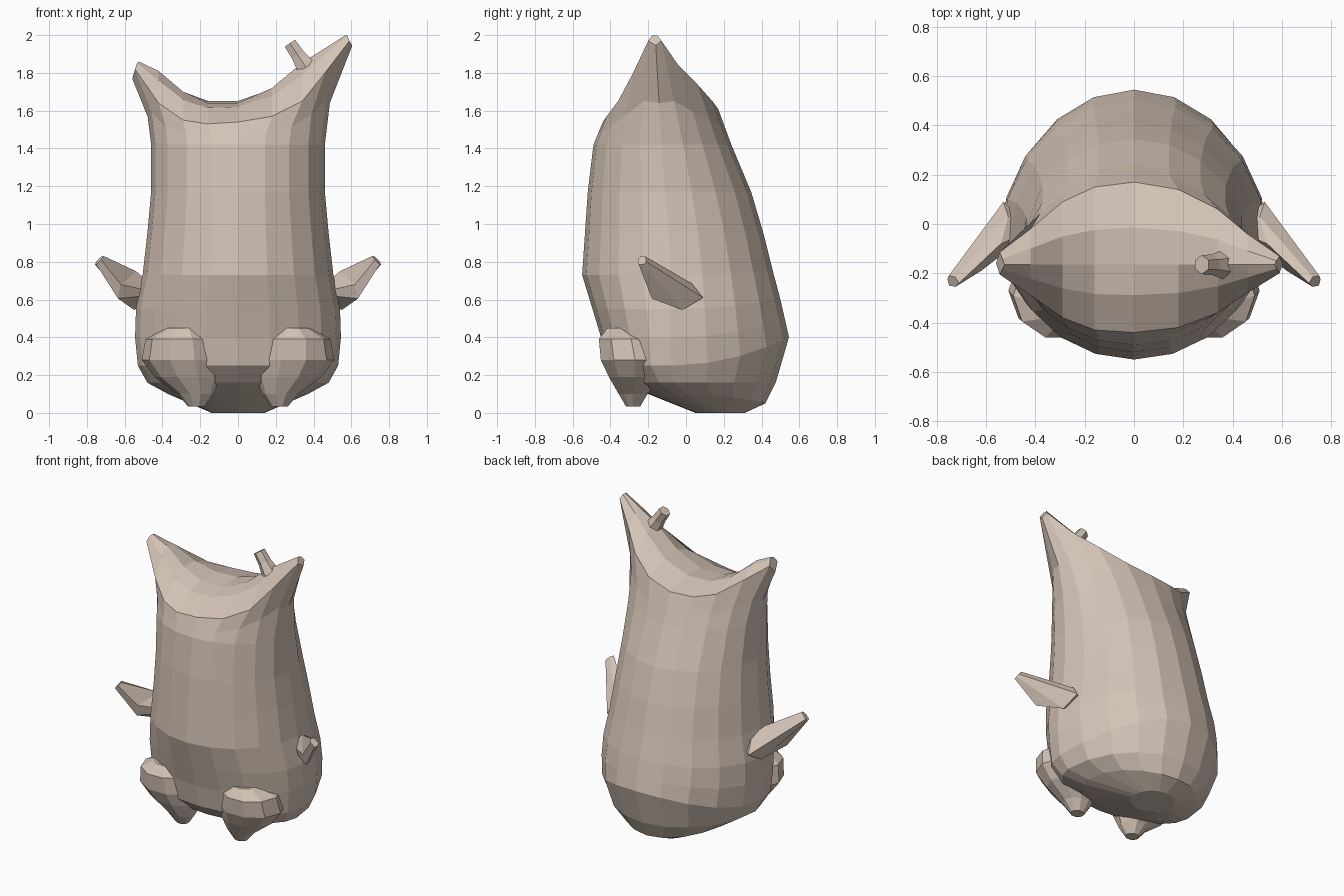
import bpy, bmesh, math
from mathutils import Vector

if "Cube" in bpy.data.objects:
    bpy.data.objects.remove(bpy.data.objects["Cube"])

mat = bpy.data.materials.new("warm_clay")
mat.diffuse_color = (0.66, 0.55, 0.47, 1)
mat.use_nodes = True
mat.node_tree.nodes["Principled BSDF"].inputs["Base Color"].default_value = mat.diffuse_color


def finish(name, bm):
    bmesh.ops.recalc_face_normals(bm, faces=bm.faces)
    mesh = bpy.data.meshes.new(name)
    bm.to_mesh(mesh)
    bm.free()
    mesh.materials.append(mat)
    ob = bpy.data.objects.new(name, mesh)
    bpy.context.collection.objects.link(ob)
    return ob


def skin(bm, rings, cap_start=True, cap_end=True):
    """Join rings of points with quads, return the vertex rings."""
    vr = [[bm.verts.new(p) for p in r] for r in rings]
    n = len(vr[0])
    for a, b in zip(vr, vr[1:]):
        for i in range(n):
            bm.faces.new((a[i], a[(i + 1) % n], b[(i + 1) % n], b[i]))
    if cap_start:
        bm.faces.new(vr[0])
    if cap_end:
        bm.faces.new(vr[-1])
    return vr


def loft(name, rings, side=1):
    """Solid through rings, mirrored in x when side is -1."""
    bm = bmesh.new()
    skin(bm, [[(side * x, y, z) for x, y, z in r] for r in rings])
    return finish(name, bm)


# Body rings: z front, z back, half width, y front, y of widest point, y back
N = 20
profile = [
    (0.00, 0.00, 0.14, 0.05, 0.18, 0.31),
    (0.10, 0.05, 0.37, -0.20, 0.00, 0.42),
    (0.16, 0.16, 0.48, -0.33, -0.06, 0.475),
    (0.25, 0.40, 0.53, -0.42, -0.08, 0.545),
    (0.40, 0.49, 0.545, -0.45, -0.08, 0.525),
    (0.55, 0.60, 0.54, -0.495, -0.08, 0.50),
    (0.73, 0.75, 0.505, -0.55, -0.08, 0.46),
    (0.95, 0.95, 0.48, -0.535, -0.09, 0.41),
    (1.17, 1.17, 0.46, -0.52, -0.11, 0.345),
    (1.42, 1.42, 0.46, -0.49, -0.13, 0.24),
]
rings = []
for zf, zb, hw, yf, yc, yb in profile:
    ring = []
    for k in range(N):
        a = 2 * math.pi * k / N
        s = math.sin(a)
        y = yc + s * ((yb - yc) if s > 0 else (yc - yf))
        ring.append(Vector((hw * math.cos(a), y, zf + (zb - zf) * max(s, 0) ** 2)))
    rings.append(ring)

# Saddle columns: x, ridge z, back rim y z, front rim y z
columns = [
    (0.59, 2.00, -0.13, 1.97, -0.20, 1.97),
    (0.46, 1.93, -0.04, 1.84, -0.28, 1.80),
    (0.34, 1.855, 0.06, 1.74, -0.36, 1.65),
    (0.18, 1.72, 0.14, 1.65, -0.42, 1.57),
    (0.00, 1.64, 0.17, 1.61, -0.44, 1.54),
    (-0.16, 1.64, 0.15, 1.61, -0.43, 1.53),
    (-0.29, 1.70, 0.09, 1.64, -0.38, 1.55),
    (-0.42, 1.81, -0.02, 1.73, -0.29, 1.64),
    (-0.545, 1.86, -0.115, 1.82, -0.205, 1.82),
]
rim = [None] * N
rim[0] = Vector((0.605, -0.16, 1.945))
rim[10] = Vector((-0.56, -0.16, 1.77))
for j, (x, rz, by, bz, fy, fz) in enumerate(columns, 1):
    rim[j] = Vector((x, by, bz))
    rim[N - j] = Vector((x, fy, fz))

# Neck ring keeps the walls upright before the horns flare out
neck = []
for a, b in zip(rings[-1], rim):
    p = a.lerp(b, 0.42)
    p.x = a.x + (b.x - a.x) * 0.18
    neck.append(p)
rings += [neck, rim]

bm = bmesh.new()
top = skin(bm, rings, cap_end=False)[-1]

# Rounded strips from the back rim over the ridge to the front rim
strips = []
for j, c in enumerate(columns, 1):
    x = c[0] + {1: -0.02, 9: 0.02}.get(j, 0)
    crest = Vector((x, -0.165, c[1]))
    bulge = Vector((0, 0, 0.01 if j in (1, 9) else 0.025))
    mids = [top[k].co.lerp(crest, 0.55) + bulge for k in (j, N - j)]
    strips.append([top[j], bm.verts.new(mids[0]), bm.verts.new(crest),
                   bm.verts.new(mids[1]), top[N - j]])
for a, b in zip(strips, strips[1:]):
    for i in range(4):
        bm.faces.new((a[i], a[i + 1], b[i + 1], b[i]))
# Blunt horn tips
bm.faces.new([top[0]] + strips[0])
bm.faces.new([top[10]] + strips[-1])
finish("body", bm)

# Legs: broad thigh lobes tapering into small feet (x, y, z, rx, ry)
leg = [
    (0.29, -0.33, 0.45, 0.09, 0.09),
    (0.30, -0.29, 0.39, 0.19, 0.18),
    (0.295, -0.27, 0.28, 0.215, 0.19),
    (0.265, -0.27, 0.19, 0.175, 0.145),
    (0.225, -0.28, 0.10, 0.095, 0.08),
    (0.22, -0.28, 0.035, 0.045, 0.04),
]
leg_rings = [[(x + rx * math.cos(math.pi * i / 5), y + ry * math.sin(math.pi * i / 5), z)
              for i in range(10)] for x, y, z, rx, ry in leg]

# Arms: six-sided spikes, wide at the body and blunt at the tip
elbow = [(0.53, 0.09, 0.61), (0.55, -0.02, 0.545), (0.635, -0.18, 0.605),
         (0.62, -0.19, 0.68), (0.54, -0.08, 0.75), (0.51, 0.03, 0.685)]
tip = [(0.752, -0.21, 0.80), (0.757, -0.225, 0.785), (0.75, -0.25, 0.785),
       (0.725, -0.255, 0.81), (0.71, -0.24, 0.83), (0.725, -0.215, 0.828)]
root = [Vector(p).lerp(Vector((0.40, -0.02, 0.63)), 0.6) for p in elbow]

for side, label in ((1, "right"), (-1, "left")):
    loft(label + "_leg", leg_rings, side)
    loft(label + "_arm", [root, elbow, tip], side)

# Twig stub on the taller horn
base, end = Vector((0.36, -0.165, 1.83)), Vector((0.275, -0.165, 1.957))
q = (end - base).to_track_quat('Z', 'Y')
loft("twig", [[base.lerp(end, t) + q @ Vector((r * math.cos(math.pi * i / 3),
                                               r * math.sin(math.pi * i / 3), 0))
               for i in range(6)] for t, r in ((0, 0.058), (0.5, 0.042), (1, 0.038))])
